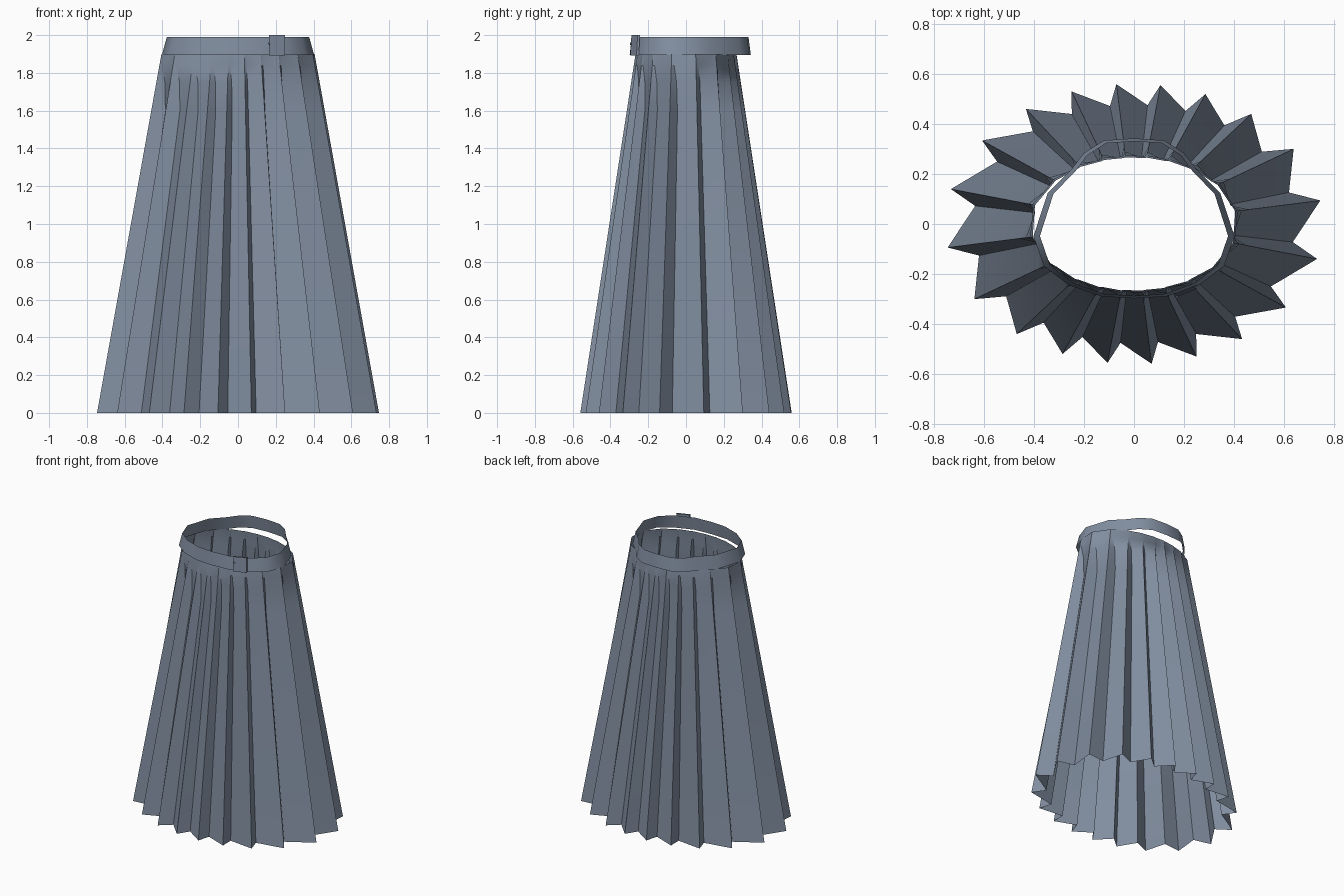
import bpy
from math import cos, sin, radians, hypot

if "Cube" in bpy.data.objects:
    bpy.data.objects.remove(bpy.data.objects["Cube"])

PLEATS = 20

# Slate blue-grey cloth
cloth = bpy.data.materials.new("slate_cloth")
cloth.diffuse_color = (0.22, 0.27, 0.35, 1)
cloth.use_nodes = True
cloth.node_tree.nodes["Principled BSDF"].inputs["Base Color"].default_value = cloth.diffuse_color


def smooth(obj, angle):
    bpy.ops.object.select_all(action='DESELECT')
    bpy.context.view_layer.objects.active = obj
    obj.select_set(True)
    bpy.ops.object.shade_smooth_by_angle(angle=radians(angle))


def loft(name, rings):
    # Join equal closed rings of points into an open tube
    n = len(rings[0])
    faces = [(r * n + i, r * n + (i + 1) % n, (r + 1) * n + (i + 1) % n, (r + 1) * n + i)
             for r in range(len(rings) - 1) for i in range(n)]
    mesh = bpy.data.meshes.new(name)
    mesh.from_pydata([p for ring in rings for p in ring], [], faces)
    mesh.materials.append(cloth)
    obj = bpy.data.objects.new(name, mesh)
    bpy.context.collection.objects.link(obj)
    return obj


def pleat_ring(z, depth, fold):
    # Elliptical ring of knife pleats; depth is the inward fold as a fraction
    t = z / 1.9
    a, b = 0.757 + (0.413 - 0.757) * t, 0.562 + (0.268 - 0.562) * t
    ring = []
    for k in range(PLEATS):
        for offset, scale in ((7.2, 1.0), (7.2 + fold, 1.0 - depth)):
            ang = radians(k * 360 / PLEATS + offset)
            r = scale / hypot(cos(ang) / a, sin(ang) / b)
            ring.append((r * cos(ang), r * sin(ang), z))
    return ring


# Pleated skirt, the folds narrowing to points below the waist
skirt = loft("pleated_skirt", [pleat_ring(0, 0.15, 4.3), pleat_ring(1.6, 0.14, 4.3),
                               pleat_ring(1.75, 0.085, 3.6), pleat_ring(1.84, 0.02, 2),
                               pleat_ring(1.9, 0.01, 2)])
smooth(skirt, 30)

# Waistband, mirrored half outline leaning inward at the top
half = [(0, 0.343), (0.12, 0.335), (0.20, 0.285), (0.25, 0.22), (0.345, 0.125),
        (0.403, -0.05), (0.36, -0.17), (0.26, -0.245), (0.13, -0.29), (0, -0.298)]
outline = half + [(-x, y) for x, y in half[-2:0:-1]]
outline.reverse()
band = loft("waistband", [[(x, y, 1.895) for x, y in outline],
                          [(x * 0.935, y * 0.965, 1.99) for x, y in outline]])
smooth(band, 40)

# Overlapping closure tab on the front of the band
tab = [(0.165, -0.295), (0.25, -0.262), (0.25, -0.25), (0.165, -0.283)]
loft("closure_tab", [[(x, y, 1.893) for x, y in tab],
                     [(x, y + 0.006, 2.0) for x, y in tab]])

# Small button beside the tab
bpy.ops.mesh.primitive_cylinder_add(vertices=8, radius=0.007, depth=0.01,
                                    location=(0.17, -0.29, 1.955),
                                    rotation=(radians(90), 0, radians(20)))
bpy.context.object.name = "waist_button"
bpy.context.object.data.materials.append(cloth)
